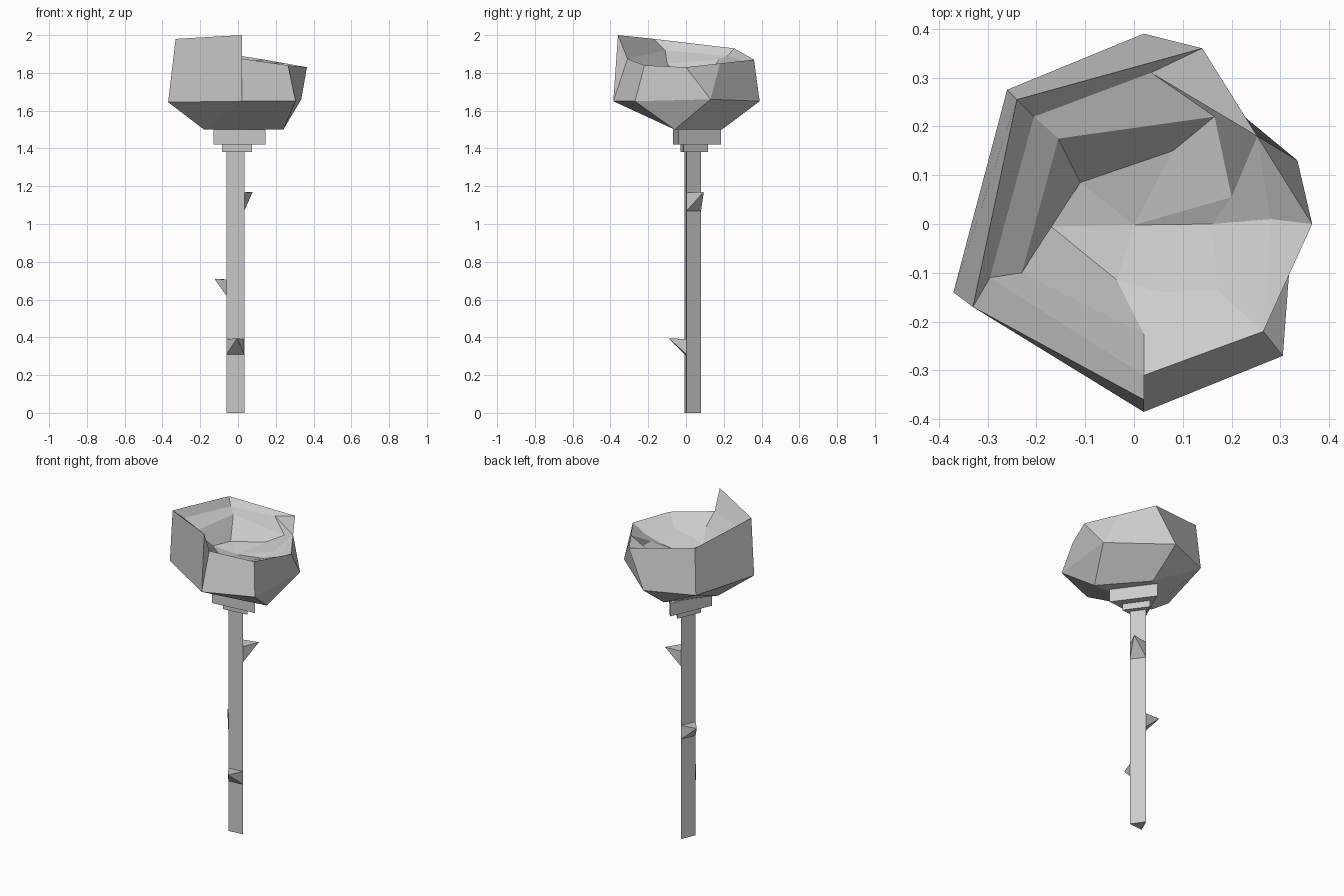
import bpy
import bmesh
from math import cos, sin, pi, radians
from mathutils import Vector

default_cube = bpy.data.objects.get("Cube")
if default_cube:
    bpy.data.objects.remove(default_cube, do_unlink=True)

grey = bpy.data.materials.new("plain_grey")
grey.use_nodes = True
grey.diffuse_color = (0.6, 0.6, 0.6, 1)
grey.node_tree.nodes["Principled BSDF"].inputs["Base Color"].default_value = grey.diffuse_color


def finish(name, bm):
    """Turn a bmesh into a flat shaded object."""
    bmesh.ops.recalc_face_normals(bm, faces=bm.faces[:])
    mesh = bpy.data.meshes.new(name)
    bm.to_mesh(mesh)
    bm.free()
    mesh.materials.append(grey)
    obj = bpy.data.objects.new(name, mesh)
    bpy.context.collection.objects.link(obj)
    return obj


def loft(name, rings):
    """Bridge rings of equal length; repeated points merge into triangles."""
    bm = bmesh.new()
    verts = {}

    def vert(point):
        if point not in verts:
            verts[point] = bm.verts.new(point)
        return verts[point]

    def add_face(points):
        unique = list(dict.fromkeys(points))
        if len(unique) > 2:
            bm.faces.new([vert(p) for p in unique])

    for lower, upper in zip(rings, rings[1:]):
        for i in range(len(lower)):
            j = (i + 1) % len(lower)
            add_face((lower[i], lower[j], upper[j], upper[i]))
    add_face(rings[0])
    add_face(rings[-1])
    return finish(name, bm)


# Three-sided stem and collars share one axis and rotation
TWIST = radians(6)
STEM_RADIUS = 0.055
AXIS = Vector((-0.017, 0.025, 0))


def triangle(radius, z, shift=0):
    angles = [TWIST + pi / 2 + k * 2 * pi / 3 for k in range(3)]
    return [(AXIS.x + shift + radius * cos(a), AXIS.y + radius * sin(a), z) for a in angles]


def prism(name, radius, bottom, top, shift=0):
    return loft(name, [triangle(radius, bottom, shift), triangle(radius, top, shift)])


prism("stem", STEM_RADIUS, 0, 1.39)
prism("lower_collar", 0.092, 1.38, 1.42, 0.008)
prism("upper_collar", 0.16, 1.42, 1.5, 0.016)


# Thorns: pyramids covering the width of one stem face, tip level with the top
def thorn(name, face_angle, bottom, top, reach=0.09):
    outward = Vector((cos(face_angle), sin(face_angle), 0))
    side = Vector((-outward.y, outward.x, 0)) * STEM_RADIUS * 0.86
    middle = AXIS + outward * STEM_RADIUS / 2
    base = [tuple(middle + side * s + Vector((0, 0, z)))
            for s, z in ((-1, bottom), (1, bottom), (1, top), (-1, top))]
    tip = tuple(middle + outward * reach + Vector((0, 0, top + 0.005)))
    return loft(name, [base, [tip] * 4])


thorn("upper_thorn", TWIST + pi / 6, 1.07, 1.165)
thorn("middle_thorn", TWIST + pi * 5 / 6, 0.62, 0.705)
thorn("lower_thorn", TWIST - pi / 2, 0.31, 0.39)

# Bloom: rings run from the underside, over the rim and down to the heart
under_left = (-0.18, -0.06, 1.5)
under_right = (0.24, -0.06, 1.5)
under_back = (0.02, 0.19, 1.5)
belly_right = (0.335, 0.13, 1.66)
belly_front = (0.02, -0.385, 1.65)
rim_right = (0.2525, 0.18, 1.85)
rim_corner = (0.265, -0.22, 1.84)
step_low = (0.02, -0.31, 1.875)
step_high = (0.02, -0.36, 2.0)
shoulder_front = (0.02, -0.225, 1.81)
heart_front = (-0.035, -0.115, 1.75)
heart = (0, -0.002, 1.73)

underside = [under_left, under_back, under_back, under_right,
             under_right, under_right, under_left, under_left]
belly = [(-0.37, -0.14, 1.645), (-0.26, 0.275, 1.65), (0.02, 0.39, 1.65), belly_right,
         belly_right, (0.305, -0.27, 1.65), belly_front, belly_front]
rim = [(-0.33, -0.17, 1.98), (-0.24, 0.255, 1.93), (0.14, 0.36, 1.87), rim_right,
       (0.365, 0, 1.83), rim_corner, step_low, step_high]
lip = [(-0.295, -0.11, 1.92), (-0.205, 0.22, 1.89), (0.035, 0.31, 1.86), rim_right,
       (0.28, 0.01, 1.79), rim_corner, step_low, step_low]
shoulder = [(-0.23, -0.1, 1.85), (-0.155, 0.175, 1.87), (0.165, 0.22, 1.81), (0.2, 0.055, 1.78),
            (0.16, 0, 1.75), (0.17, -0.135, 1.79), shoulder_front, shoulder_front]
floor = [(-0.17, -0.005, 1.74), (-0.11, 0.085, 1.75), (0.08, 0.15, 1.77), heart,
         heart, (0.055, -0.14, 1.77), heart_front, heart_front]

loft("bloom", [underside, belly, rim, lip, shoulder, floor, [heart] * len(floor)])
